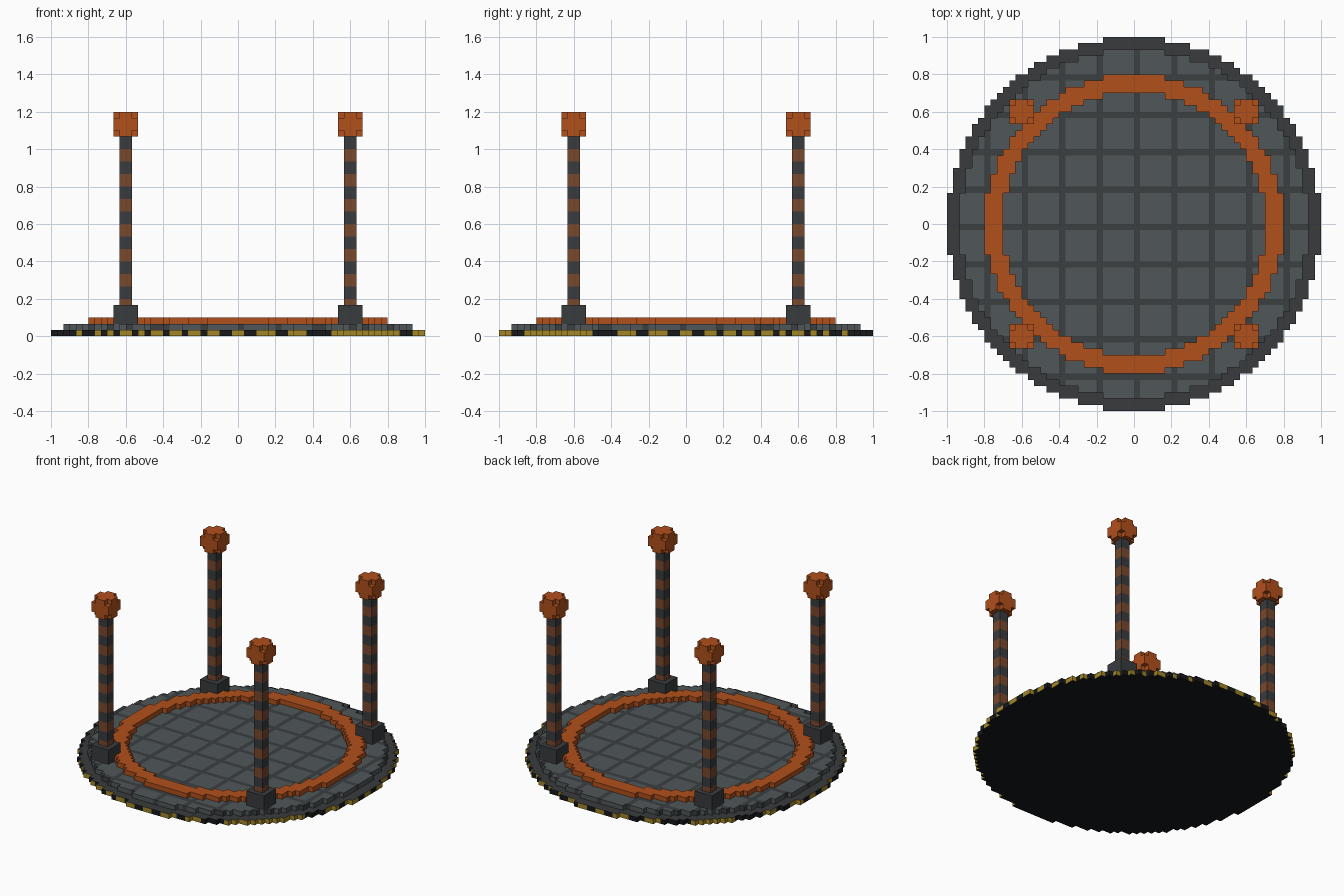
import bpy, bmesh
from mathutils import Vector

if "Cube" in bpy.data.objects:
    bpy.data.objects.remove(bpy.data.objects["Cube"])

V = 1 / 30  # size of one block


def material(name, r, g, b):
    m = bpy.data.materials.new(name)
    m.diffuse_color = (r, g, b, 1)
    m.use_nodes = True
    m.node_tree.nodes["Principled BSDF"].inputs["Base Color"].default_value = m.diffuse_color
    return m


BLACK = material("black", 0.008, 0.009, 0.010)
YELLOW = material("hazard_yellow", 0.36, 0.24, 0.02)
DARK = material("dark_steel", 0.040, 0.043, 0.048)
TILE = material("tile_grey", 0.080, 0.096, 0.098)
SEAM = material("tile_seam", 0.044, 0.050, 0.053)
ORANGE = material("orange", 0.44, 0.080, 0.011)
RUST = material("rust", 0.19, 0.065, 0.025)

# face direction -> two in-plane axes (right handed)
AXES = [Vector((1, 0, 0)), Vector((0, 1, 0)), Vector((0, 0, 1))]
SIDES = [(s * AXES[a], AXES[(a + 1) % 3], s * AXES[(a + 2) % 3])
         for a in range(3) for s in (1, -1)]


def blocks(name, cells, mats, pick):
    """Build the outer skin of a set of unit cells; pick(cell, normal) gives the material index."""
    bm = bmesh.new()
    verts = {}
    half = Vector((0.5, 0.5, 0.5))
    for c in sorted(cells):
        for n, u, w in SIDES:
            if tuple(int(p + q) for p, q in zip(c, n)) in cells:
                continue
            mid = Vector(c) + half + n / 2
            corners = []
            for a, b in ((-1, -1), (1, -1), (1, 1), (-1, 1)):
                p = mid + (u * a + w * b) / 2
                key = tuple(round(t) for t in p)
                if key not in verts:
                    verts[key] = bm.verts.new(Vector(key) * V)
                corners.append(verts[key])
            bm.faces.new(corners).material_index = pick(c, n)
    me = bpy.data.meshes.new(name)
    bm.to_mesh(me)
    bm.free()
    for m in mats:
        me.materials.append(m)
    ob = bpy.data.objects.new(name, me)
    bpy.context.collection.objects.link(ob)
    return ob


def disc(radius, k, inner=0):
    return {(i, j, k) for i in range(-30, 30) for j in range(-30, 30)
            if inner ** 2 <= (i + .5) ** 2 + (j + .5) ** 2 <= radius ** 2}


def box(cx, cy, r, z0, z1):
    return {(i, j, k) for i in range(cx - r, cx + r)
            for j in range(cy - r, cy + r) for k in range(z0, z1)}


# Bottom plate: dark top, black underside, diagonal hazard stripes round the rim
def plate_colour(c, n):
    if n.z > 0:
        return 2
    return 1 if n.z == 0 and (c[0] - c[1]) % 4 in (1, 2) else 0


blocks("base_plate", disc(30, 0), [BLACK, YELLOW, DARK], plate_colour)

# Tiled floor with seams every six blocks
blocks("tiled_floor", disc(28, 1), [TILE, SEAM],
       lambda c, n: int(c[0] % 6 == 0 or c[1] % 6 == 5))

# Raised ring, cut away where the post feet stand
corners = {"front_left": (-18, -18), "front_right": (18, -18),
           "back_left": (-18, 18), "back_right": (18, 18)}
ring = disc(24, 2, 21)
for x, y in corners.values():
    ring -= box(x, y, 2, 2, 3)
blocks("floor_ring", ring, [ORANGE], lambda c, n: 0)

# Four posts: square foot, banded shaft, rounded lamp
for side, (x, y) in corners.items():
    blocks(side + "_post_foot", box(x, y, 2, 2, 5), [DARK], lambda c, n: 0)
    blocks(side + "_post_shaft", box(x, y, 1, 5, 32), [RUST, DARK],
           lambda c, n: c[2] // 2 % 2)
    middle = Vector((x - .5, y - .5, 33.5))
    lamp = {c for c in box(x, y, 2, 32, 36) if (Vector(c) - middle).length < 2.4}
    blocks(side + "_post_lamp", lamp, [ORANGE], lambda c, n: 0)
